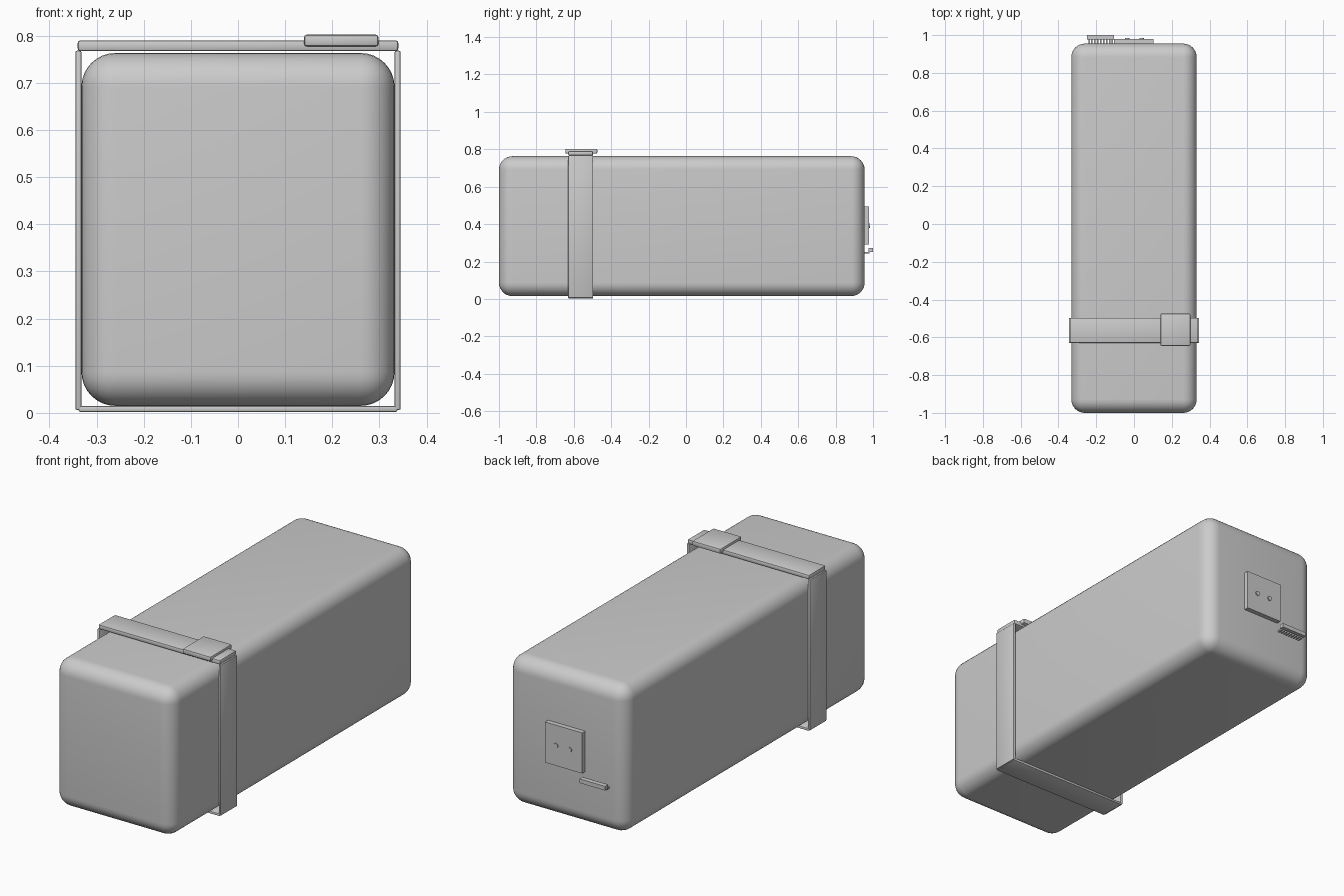
import bpy
import math

old = bpy.data.objects.get("Cube")
if old:
    bpy.data.objects.remove(old, do_unlink=True)

grey = bpy.data.materials.new("plain grey")
grey.use_nodes = True
colour = (0.6, 0.6, 0.6, 1)
grey.diffuse_color = colour
grey.node_tree.nodes["Principled BSDF"].inputs["Base Color"].default_value = colour


def finish(obj, name, bevel=0, segments=1):
    obj.name = name
    obj.data.materials.append(grey)
    if bevel:
        mod = obj.modifiers.new("rounded edges", "BEVEL")
        mod.width = bevel
        mod.segments = segments
        bpy.ops.object.modifier_apply(modifier=mod.name)
        bpy.ops.object.shade_smooth_by_angle(angle=math.radians(35))
    return obj


def box(name, x, y, z, bevel=0, segments=1):
    """Box spanning the (low, high) range on each axis."""
    spans = (x, y, z)
    bpy.ops.mesh.primitive_cube_add(size=1, location=[sum(s) / 2 for s in spans])
    obj = bpy.context.object
    obj.scale = [s[1] - s[0] for s in spans]
    bpy.ops.object.transform_apply(location=False, rotation=False, scale=True)
    return finish(obj, name, bevel, segments)


# Battery body with soft rounded edges
box("battery_body", (-0.332, 0.332), (-1, 0.955), (0.015, 0.763), 0.072, 8)

# Strap wrapped around the body
strap_y = (-0.63, -0.497)
for side, name in ((1, "strap_left"), (-1, "strap_right")):
    box(name, sorted((side * 0.332, side * 0.345)), strap_y, (0.006, 0.768), 0.004, 2)
box("strap_bottom", (-0.338, 0.338), strap_y, (0.002, 0.015), 0.004, 2)
box("strap_top", (-0.34, 0.34), strap_y, (0.767, 0.79), 0.006, 2)
box("strap_buckle", (0.14, 0.298), (-0.645, -0.474), (0.777, 0.802), 0.006, 2)

# Socket plate on the back with two terminals
box("socket_plate", (-0.105, 0.102), (0.95, 0.979), (0.29, 0.495))
for x, name in ((0.04, "terminal_left"), (-0.036, "terminal_right")):
    bpy.ops.mesh.primitive_cylinder_add(vertices=16, radius=0.012, depth=0.02,
                                        location=(x, 0.974, 0.392),
                                        rotation=(math.pi / 2, 0, 0))
    finish(bpy.context.object, name)
    bpy.ops.object.shade_smooth_by_angle(angle=math.radians(35))

# Small connector bar held by a row of thin pins
box("connector_bar", (-0.248, -0.105), (0.976, 1.0), (0.25, 0.271))
pins = 9
for i in range(pins):
    x = -0.238 + i * 0.0155
    box(f"connector_pin_{i + 1}", (x - 0.004, x + 0.004), (0.95, 0.982), (0.243, 0.251))
